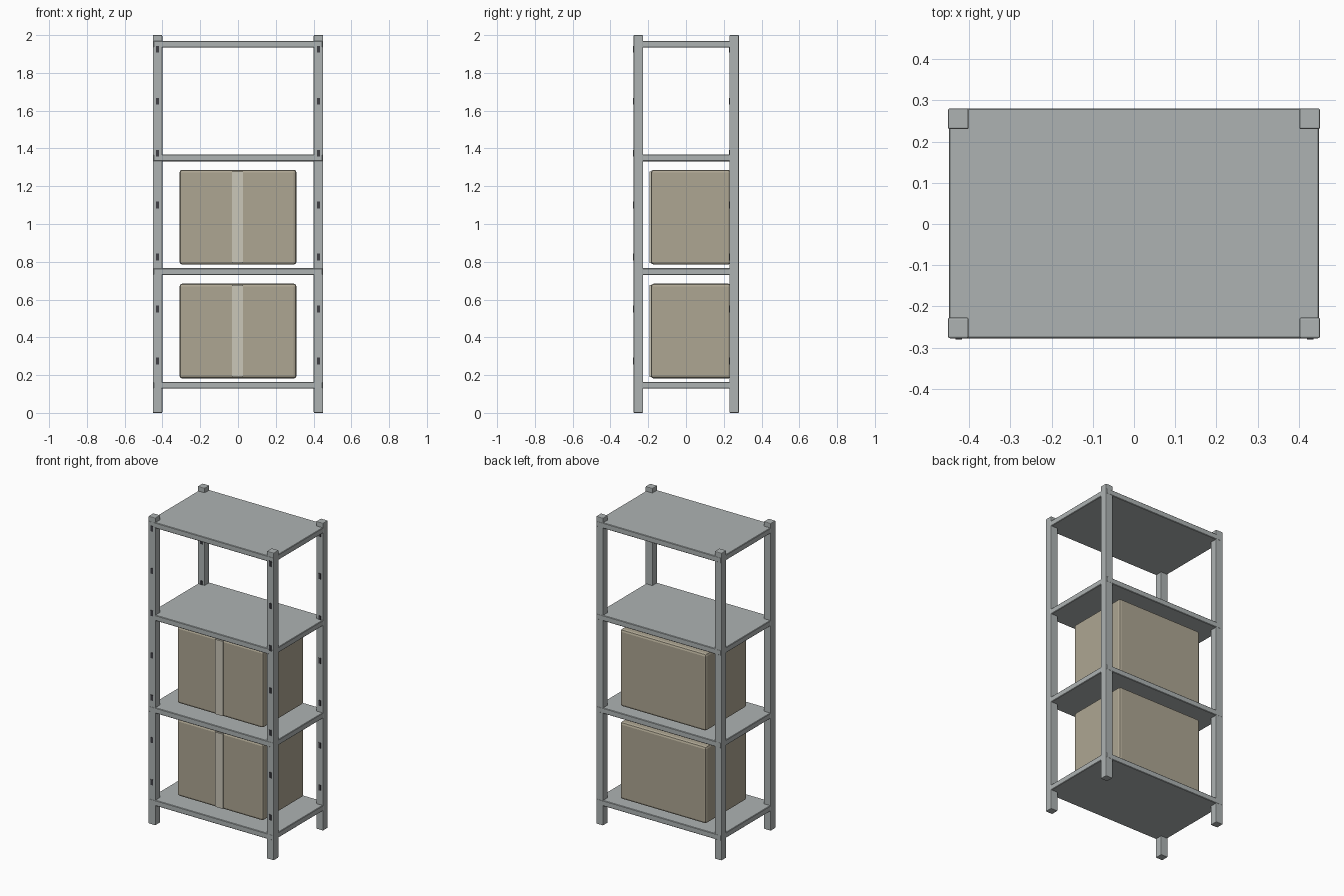
import bpy

if "Cube" in bpy.data.objects:
    bpy.data.objects.remove(bpy.data.objects["Cube"])


def material(name, rgb):
    m = bpy.data.materials.new(name)
    m.diffuse_color = (*rgb, 1)
    m.use_nodes = True
    m.node_tree.nodes["Principled BSDF"].inputs["Base Color"].default_value = m.diffuse_color
    return m


steel = material("steel_grey", (0.42, 0.45, 0.45))
dark = material("slot_dark", (0.05, 0.05, 0.06))
card = material("cardboard", (0.42, 0.38, 0.29))
tan = material("tape_tan", (0.6, 0.57, 0.48))


def block(name, center, size, mat, bevel=0.0, segments=1):
    bpy.ops.mesh.primitive_cube_add(size=1, location=center)
    ob = bpy.context.object
    ob.name = name
    ob.scale = size
    bpy.ops.object.transform_apply(location=False, rotation=False, scale=True)
    ob.data.materials.append(mat)
    if bevel:
        mod = ob.modifiers.new("bevel", 'BEVEL')
        mod.width = bevel
        mod.segments = segments
    return ob


Y0 = 0.0015       # frame offset: slot plates stand proud at the front
POST = 0.05
POST_X, POST_Y = 0.426, 0.2535

# Four corner posts with slot plates on their front faces
for sx, side in ((-1, "left"), (1, "right")):
    for sy, end in ((-1, "front"), (1, "back")):
        x, y = sx * POST_X, Y0 + sy * POST_Y
        block(f"{end}_{side}_post", (x, y, 1), (POST, POST, 2), steel, 0.004, 2)
        for i in range(1, 8):
            block(f"{end}_{side}_slot_{i}", (x + 0.001, y - POST / 2, 0.275 * i),
                  (0.016, 0.006, 0.036), dark)

# Four shelf boards
for i in range(4):
    block(f"shelf_{i + 1}", (0, Y0, 0.146 + 0.602 * i),
          (0.898, 0.558, 0.036), steel, 0.003)

# Two cardboard boxes with a tape strip down the front
for i, z in enumerate((0.433, 1.036)):
    block(f"cardboard_box_{i + 1}", (0, 0.026, z), (0.62, 0.424, 0.502), card, 0.015, 2)
    block(f"tape_strip_{i + 1}", (-0.003, -0.187, z), (0.058, 0.012, 0.486), tan)
